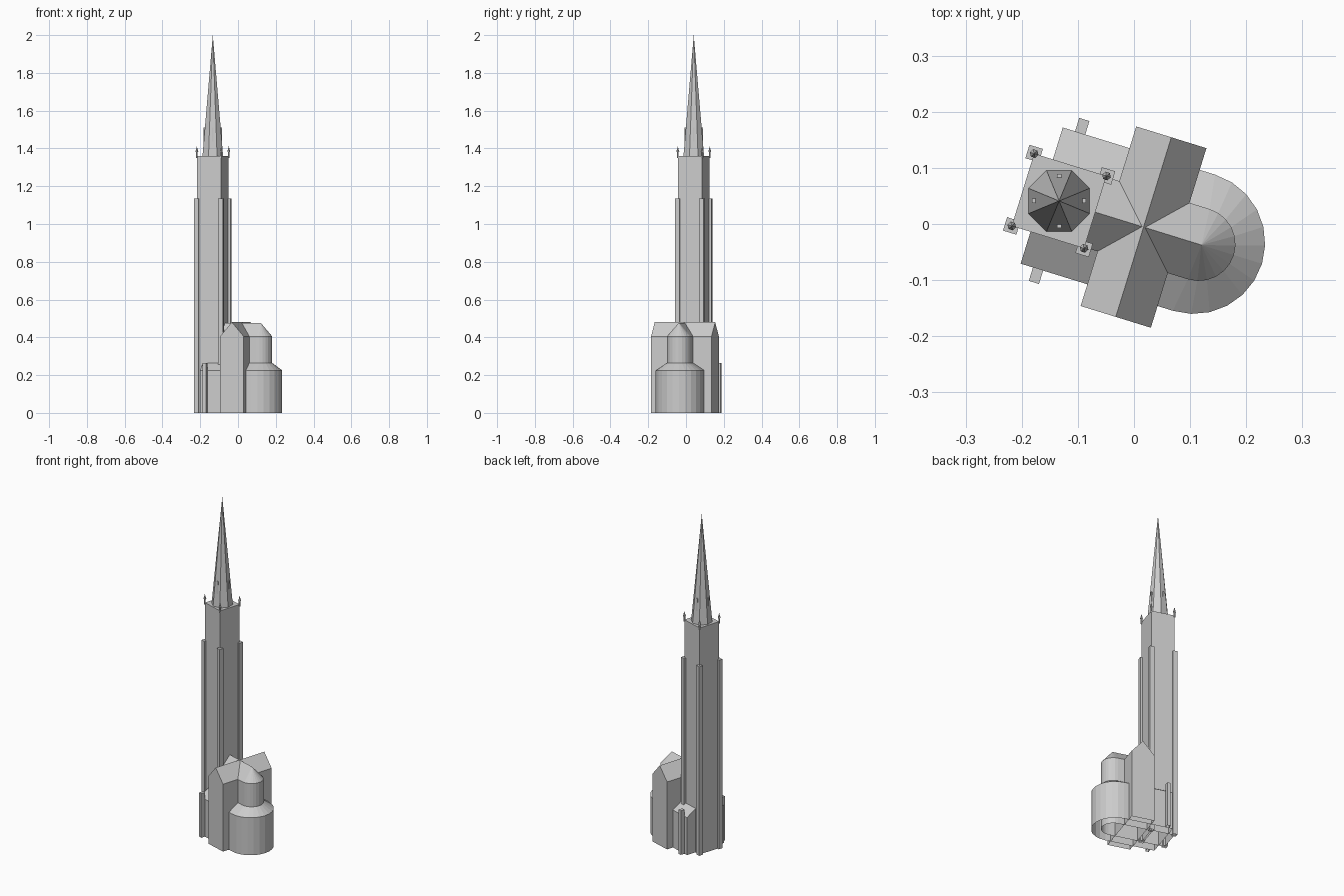
import bpy, bmesh
from math import sin, cos, pi, radians
from mathutils import Matrix

cube = bpy.data.objects.get("Cube")
if cube:
    bpy.data.objects.remove(cube)

stone = bpy.data.materials.new("grey_stone")
stone.use_nodes = True
GREY = (0.6, 0.6, 0.6, 1)
stone.diffuse_color = GREY
stone.node_tree.nodes["Principled BSDF"].inputs["Base Color"].default_value = GREY

# The church axis is turned; local x runs from tower to apse
TURN = radians(-17.2)
PLACE = Matrix.Translation((0.017, -0.0055, 0)) @ Matrix.Rotation(TURN, 4, "Z")


def loft(name, rings):
    """Join equal-count outlines [(z, points)] into a shell with a closed top."""
    bm = bmesh.new()
    rows = [[bm.verts.new((x, y, z)) for x, y in pts] for z, pts in rings]
    for low, high in zip(rows, rows[1:]):
        for i in range(len(low)):
            j = (i + 1) % len(low)
            bm.faces.new((low[i], low[j], high[j], high[i]))
    bm.faces.new(rows[-1])
    bmesh.ops.remove_doubles(bm, verts=bm.verts, dist=1e-5)
    bmesh.ops.dissolve_degenerate(bm, edges=bm.edges, dist=1e-5)
    mesh = bpy.data.meshes.new(name)
    bm.to_mesh(mesh)
    bm.free()
    mesh.materials.append(stone)
    ob = bpy.data.objects.new(name, mesh)
    ob.matrix_world = PLACE
    bpy.context.collection.objects.link(ob)
    return ob


def rect(cx, cy, hx, hy):
    return [(cx - hx, cy - hy), (cx + hx, cy - hy), (cx + hx, cy + hy), (cx - hx, cy + hy)]


def circle(cx, cy, r, n, start=0.0):
    return [(cx + r * cos(start + 2 * pi * i / n), cy + r * sin(start + 2 * pi * i / n))
            for i in range(n)]


def apsed(west, centre, r, n=12):
    """Straight hall closed by a half-round east end."""
    arc = [(centre + r * cos(a), r * sin(a)) for a in (pi * (i / n - 0.5) for i in range(n + 1))]
    return [(west, -r)] + arc + [(west, r)]


def box(name, cx, cy, hx, hy, z0, z1):
    return loft(name, [(z0, rect(cx, cy, hx, hy)), (z1, rect(cx, cy, hx, hy))])


HALF, EAVE, RIDGE = 0.0655, 0.405, 0.477

# Low aisles with ambulatory and lean-to roof
loft("aisles_and_ambulatory", [(0, apsed(-0.19, 0.094, 0.127)),
                               (0.225, apsed(-0.19, 0.094, 0.127)),
                               (0.265, apsed(-0.19, 0.103, HALF))])

# Tall nave and apse with ridged roof ending in a half cone
loft("nave_and_apse", [(0, apsed(-0.1, 0.103, HALF)),
                       (EAVE, apsed(-0.1, 0.103, HALF)),
                       (RIDGE, apsed(-0.1, 0.108, 0))])

# Transept with gable ends
loft("transept", [(0, rect(0, 0, HALF, 0.1675)),
                  (EAVE, rect(0, 0, HALF, 0.1675)),
                  (RIDGE + 0.003, rect(0, 0, 0, 0.1675))])

# Tower
TX, TH, TOP = -0.1575, 0.0675, 1.36
box("tower", TX, 0, TH, TH, 0, TOP)

# Corner buttresses and pinnacles
for sx in (-1, 1):
    for sy in (-1, 1):
        x, y = TX + sx * TH, sy * TH
        box("tower_buttress", x, y, 0.0125, 0.0125, 0, 1.135)
        loft("pinnacle", [(z, circle(x, y, r, 6)) for z, r in
                          ((TOP - 0.01, 0.005), (TOP + 0.02, 0.005),
                           (TOP + 0.022, 0.008), (TOP + 0.052, 0))])

# Aisle buttresses
for sy in (-1, 1):
    box("aisle_buttress", TX, sy * 0.139, 0.0095, 0.013, 0, 0.265)

# Octagonal spire and its four slim dormers, square to the world axes
loft("spire", [(TOP, circle(TX, 0, 0.059, 8, pi / 8 - TURN)),
               (2.0, circle(TX, 0, 0, 8))])
for k in range(4):
    a = k * pi / 2 - TURN
    ring = [(TX + 0.044 * cos(a) + p * cos(a) - q * sin(a),
             0.044 * sin(a) + p * sin(a) + q * cos(a)) for p, q in rect(0, 0, 0.004, 0.004)]
    loft("spire_dormer", [(1.42, ring), (1.51, ring)])
